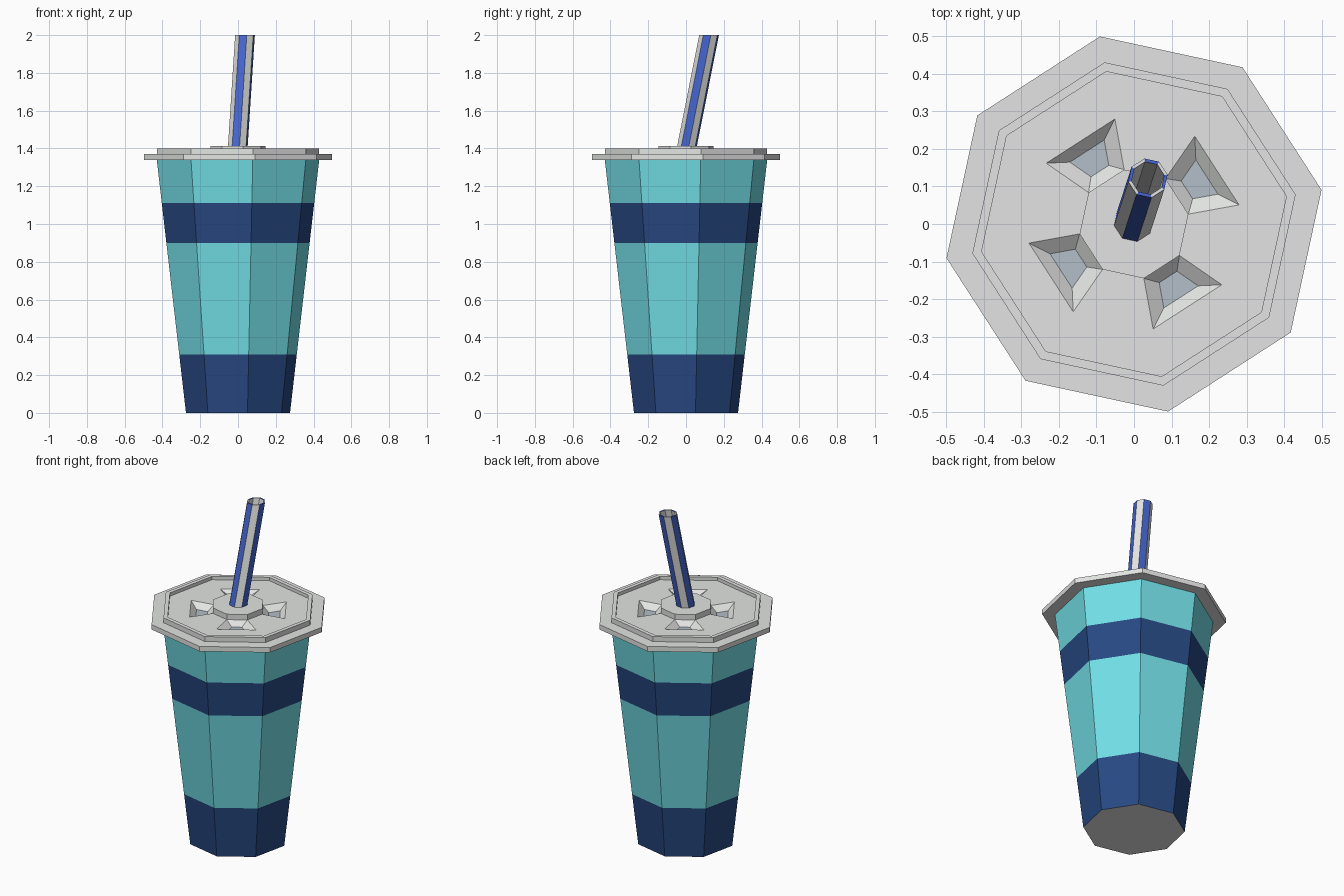
import bpy, bmesh, math
from mathutils import Vector

if "Cube" in bpy.data.objects:
    bpy.data.objects.remove(bpy.data.objects["Cube"])

SIDES = 8
TURN = math.radians(10.3)          # every octagon shares this rotation


def srgb(r, g, b):
    lin = [(c / 255 / 12.92) if c < 10 else ((c / 255 + 0.055) / 1.055) ** 2.4 for c in (r, g, b)]
    return (*lin, 1.0)


def material(name, rgb):
    m = bpy.data.materials.new(name)
    m.diffuse_color = srgb(*rgb)
    m.use_nodes = True
    m.node_tree.nodes["Principled BSDF"].inputs["Base Color"].default_value = m.diffuse_color
    return m


teal = material("teal", (114, 222, 230))
navy = material("navy", (39, 72, 130))
grey = material("light_grey", (226, 228, 226))
blue = material("straw_blue", (70, 102, 208))
floor_grey = material("blue_grey", (180, 191, 200))


def lathe(profile, pick, shift=lambda z: (0, 0)):
    """Octagonal lathe of (radius, z) points; pick(row, side) gives the material slot.
    Returns the bmesh and its faces keyed by (row, side)."""
    bm = bmesh.new()
    rings = []
    for r, z in profile:
        dx, dy = shift(z)
        if r == 0:
            rings.append([bm.verts.new((dx, dy, z))] * SIDES)
        else:
            rings.append([bm.verts.new((dx + r * math.cos(TURN + k * math.tau / SIDES),
                                        dy + r * math.sin(TURN + k * math.tau / SIDES), z))
                          for k in range(SIDES)])
    faces = {}
    for i in range(len(rings) - 1):
        for k in range(SIDES):
            n = (k + 1) % SIDES
            loop = list(dict.fromkeys((rings[i][k], rings[i][n], rings[i + 1][n], rings[i + 1][k])))
            f = bm.faces.new(loop)
            f.material_index = pick(i, k)
            faces[i, k] = f
    return bm, faces


def finish(name, bm, mats):
    me = bpy.data.meshes.new(name)
    bm.to_mesh(me)
    bm.free()
    for m in mats:
        me.materials.append(m)
    ob = bpy.data.objects.new(name, me)
    bpy.context.collection.objects.link(ob)
    return ob


# Cup: tapered octagon with navy bands and a grey underside
def cup_r(z):
    return 0.28 + (0.437 - 0.28) * z / 1.34


levels = [0, 0.31, 0.90, 1.11, 1.345]
bm, _ = lathe([(0, 0)] + [(cup_r(z), z) for z in levels], lambda i, k: (2, 1, 0, 1, 0)[i])
finish("cup", bm, [teal, navy, grey])

# Lid: stepped rim, recessed top and raised centre
lid_profile = [(0.42, 1.34), (0.507, 1.34), (0.507, 1.37), (0.437, 1.37), (0.437, 1.40),
               (0.412, 1.40), (0.412, 1.38), (0.284, 1.38), (0.147, 1.38), (0.147, 1.413), (0, 1.413)]
bm, faces = lathe(lid_profile, lambda i, k: 0)

# Four press dimples sunk into every other sector around the centre
for k in range(0, SIDES, 2):
    f = faces[7, k]
    c = f.calc_center_median()
    outer = list(f.verts)
    inner = [bm.verts.new(v.co.lerp(c, 0.5) - Vector((0, 0, 0.03))) for v in outer]
    bm.faces.remove(f)
    for a in range(4):
        b = (a + 1) % 4
        bm.faces.new((outer[a], outer[b], inner[b], inner[a]))
    bm.faces.new(inner).material_index = 1
finish("lid", bm, [grey, floor_grey])


# Straw: leaning hollow tube with alternating stripes, cut level at the top
def lean(z):
    t = (z - 1.41) / 0.59
    return (-0.001 + 0.038 * t, 0.005 + 0.117 * t)


bm, _ = lathe([(0.053, 1.39), (0.053, 2.0), (0.044, 2.0), (0.044, 1.39)],
              lambda i, k: k % 2 if i < 2 else 0, lean)
finish("straw", bm, [grey, blue])
